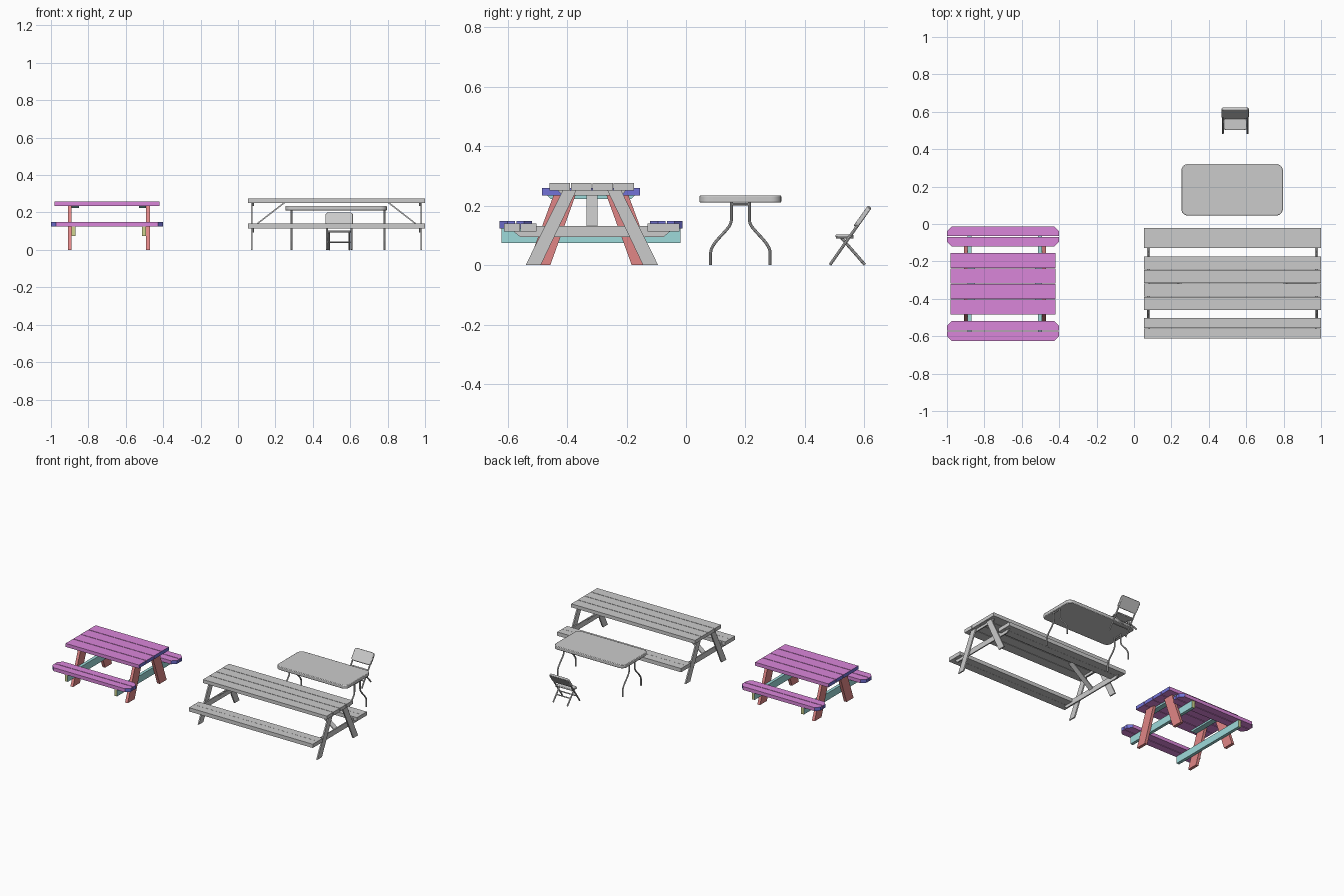
import bpy, bmesh
from math import sin, cos, pi
from mathutils import Vector as V

if "Cube" in bpy.data.objects:
    bpy.data.objects.remove(bpy.data.objects["Cube"])


def mat(name, rgb):
    m = bpy.data.materials.new(name)
    m.diffuse_color = (*rgb, 1)
    m.use_nodes = True
    m.node_tree.nodes["Principled BSDF"].inputs["Base Color"].default_value = m.diffuse_color
    return m


PURPLE = mat("purple", (0.70, 0.24, 0.70))
BLUE = mat("blue", (0.17, 0.17, 0.68))
RED = mat("red", (0.75, 0.24, 0.24))
TEAL = mat("teal", (0.34, 0.70, 0.70))
OLIVE = mat("olive", (0.62, 0.66, 0.28))


def prism(name, pts, depth, mats=(), end_axis=None):
    """Extrude a planar outline; faces looking along end_axis take the second material."""
    bm = bmesh.new()
    face = bm.faces.new([bm.verts.new(p) for p in pts])
    ext = bmesh.ops.extrude_face_region(bm, geom=[face])["geom"]
    bmesh.ops.translate(bm, vec=depth, verts=[e for e in ext if isinstance(e, bmesh.types.BMVert)])
    bmesh.ops.recalc_face_normals(bm, faces=bm.faces[:])
    if end_axis is not None:
        for f in bm.faces:
            f.material_index = int(abs(f.normal[end_axis]) > 0.4)
    me = bpy.data.meshes.new(name)
    bm.to_mesh(me)
    bm.free()
    for m in mats:
        me.materials.append(m)
    ob = bpy.data.objects.new(name, me)
    bpy.context.collection.objects.link(ob)
    return ob


def box(name, x, y, z, mats=(), end_axis=None):
    pts = [(x[0], y[0], z[0]), (x[1], y[0], z[0]), (x[1], y[1], z[0]), (x[0], y[1], z[0])]
    return prism(name, pts, (0, 0, z[1] - z[0]), mats, end_axis)


def slab_yz(name, x0, x1, cy, pts, mats=(), end_axis=None):
    """Side profile (offset from cy, z) extruded along x."""
    return prism(name, [(x0, cy + o, z) for o, z in pts], (x1 - x0, 0, 0), mats, end_axis)


def smooth(ob):
    bpy.ops.object.select_all(action='DESELECT')
    ob.select_set(True)
    bpy.context.view_layer.objects.active = ob
    bpy.ops.object.shade_smooth_by_angle()


def plate(name, centre, u, v, n, w, h, t, r, bevel):
    """Rounded rectangle plate spanned by u and v, thickness t along n."""
    c, u, v, n = V(centre), V(u).normalized(), V(v).normalized(), V(n).normalized()
    pts = []
    for i, (sx, sy) in enumerate([(1, 1), (-1, 1), (-1, -1), (1, -1)]):
        for k in range(7):
            a = (i + k / 6) * pi / 2
            pts.append(c + u * (sx * (w / 2 - r) + r * cos(a))
                       + v * (sy * (h / 2 - r) + r * sin(a)) - n * t / 2)
    ob = prism(name, pts, n * t)
    b = ob.modifiers.new("soft_edge", 'BEVEL')
    b.width, b.segments, b.limit_method = bevel, 2, 'ANGLE'
    smooth(ob)
    return ob


def tube(name, pts, r, curved=False):
    cu = bpy.data.curves.new(name, 'CURVE')
    cu.dimensions = '3D'
    cu.bevel_depth, cu.bevel_resolution, cu.use_fill_caps = r, 2, True
    sp = cu.splines.new('NURBS' if curved else 'POLY')
    sp.points.add(len(pts) - 1)
    for p, co in zip(sp.points, pts):
        p.co = (*co, 1)
    if curved:
        sp.order_u, sp.use_endpoint_u, sp.resolution_u = 3, True, 4
    ob = bpy.data.objects.new(name, cu)
    bpy.context.collection.objects.link(ob)
    bpy.ops.object.select_all(action='DESELECT')
    ob.select_set(True)
    bpy.context.view_layer.objects.active = ob
    bpy.ops.object.convert(target='MESH')
    smooth(bpy.context.view_layer.objects.active)


# ---- Coloured picnic table ----
CY, CX = -0.3195, -0.70
for i in range(4):
    y = CY + (i - 1.5) * 0.083
    box("coloured_top_board", (-0.98, -0.42), (y - 0.0395, y + 0.0395), (0.235, 0.259), (PURPLE, BLUE), 0)
for s in (-1, 1):
    # bench boards with clipped corners: (plain edge, clipped edge)
    for a, b in ((0.255, 0.307), (0.251, 0.198)):
        c = b - 0.027 * (1 if b > a else -1)
        outline = [(-0.3, a), (0.3, a), (0.3, c), (0.273, b), (-0.273, b), (-0.3, c)]
        prism("coloured_bench_board", [(CX + x, CY + s * o, 0.124) for x, o in outline],
              (0, 0, 0.024), (PURPLE, BLUE), 0)
for x0, x1, d in ((-0.909, -0.889, 1), (-0.491, -0.471, -1)):
    for s in (-1, 1):
        slab_yz("coloured_leg", x0, x1, CY,
                [(s * o, z) for o, z in ((0.137, 0), (0.213, 0), (0.126, 0.235), (0.052, 0.235))], (RED,))
    # bench beam and top cleat sit on the inner face of the legs
    xi = x1 if d > 0 else x0
    slab_yz("coloured_bench_beam", xi, xi + d * 0.021, CY,
            [(-0.301, 0.075), (0.301, 0.075), (0.301, 0.124), (-0.301, 0.124)], (TEAL, OLIVE), 1)
    slab_yz("coloured_top_cleat", xi, xi + d * 0.038, CY,
            [(-0.135, 0.223), (0.135, 0.223), (0.148, 0.235), (-0.148, 0.235)], (TEAL,))

# ---- Grey picnic table ----
CY, CX = -0.3165, 0.5265
X = (0.053, 1.0)
for i in range(4):
    y = CY + (i - 1.5) * 0.0718
    box("top_board", X, (y - 0.0343, y + 0.0343), (0.252, 0.276))
for s in (-1, 1):
    for a, b in ((0.187, 0.2405), (0.2415, 0.295)):
        box("bench_board", X, (CY + s * a, CY + s * b), (0.114, 0.14))
for d in (-1, 1):
    def xs(off):
        return CX + d * off
    for s in (-1, 1):
        slab_yz("picnic_leg", xs(0.458), xs(0.449), CY,
                [(s * o, z) for o, z in ((0.172, 0), (0.223, 0), (0.098, 0.252), (0.052, 0.252))])
    # beam notched under the benches
    half = [(0.24, 0.094), (0.264, 0.114), (0.187, 0.114), (0.187, 0.131)]
    slab_yz("bench_beam", xs(0.449), xs(0.441), CY,
            half + [(-o, z) for o, z in reversed(half)])
    slab_yz("top_cleat", xs(0.449), xs(0.441), CY,
            [(-0.10, 0.235), (0.10, 0.235), (0.115, 0.252), (-0.115, 0.252)])
    # diagonal brace
    brace = [(0.441, 0.122), (0.441, 0.131), (0.285, 0.252), (0.273, 0.252)]
    prism("diagonal_brace", [(xs(o), CY - 0.0185, z) for o, z in brace], (0, 0.037, 0))

# ---- Folding table ----
TX, TY = 0.5245, 0.183
plate("folding_table_top", (TX, TY, 0.2225), (1, 0, 0), (0, 1, 0), (0, 0, 1), 0.543, 0.275, 0.024, 0.035, 0.004)
for x in (0.286, 0.784):
    for s in (-1, 1):
        path = [(0.03, 0.213), (0.03, 0.175), (0.03, 0.14), (0.05, 0.115),
                (0.083, 0.08), (0.1, 0.053), (0.1, 0.03), (0.1, 0)]
        tube("folding_table_leg", [(x, TY + s * o, z) for o, z in path], 0.005, True)
    tube("leg_crossbar", [(x, TY - 0.03, 0.205), (x, TY + 0.03, 0.205)], 0.004)

# ---- Folding chair ----
HX = 0.541
up = V((0, 0.141, 0.198)).normalized()
back = V((0, up.z, -up.y))
for s in (-1, 1):
    tube("chair_long_rail", [(HX + s * 0.066, 0.484, 0.001), (HX + s * 0.066, 0.618, 0.192)], 0.005)
    tube("chair_rear_leg", [(HX + s * 0.054, 0.602, 0.001), (HX + s * 0.054, 0.521, 0.094)], 0.005)
    tube("chair_seat_link", [(HX + s * 0.060, 0.505, 0.093), (HX + s * 0.060, 0.563, 0.093)], 0.003)
plate("chair_backrest", (HX, 0.594, 0.163), (1, 0, 0), up, back, 0.148, 0.083, 0.015, 0.016, 0.003)
plate("chair_seat", (HX, 0.533, 0.098), (1, 0, 0), (0, 1, 0), (0, 0, 1), 0.124, 0.062, 0.009, 0.014, 0.003)
tube("chair_front_rung", [(HX - 0.066, 0.513, 0.042), (HX + 0.066, 0.513, 0.042)], 0.004)
tube("chair_rear_rung", [(HX - 0.054, 0.567, 0.042), (HX + 0.054, 0.567, 0.042)], 0.004)
